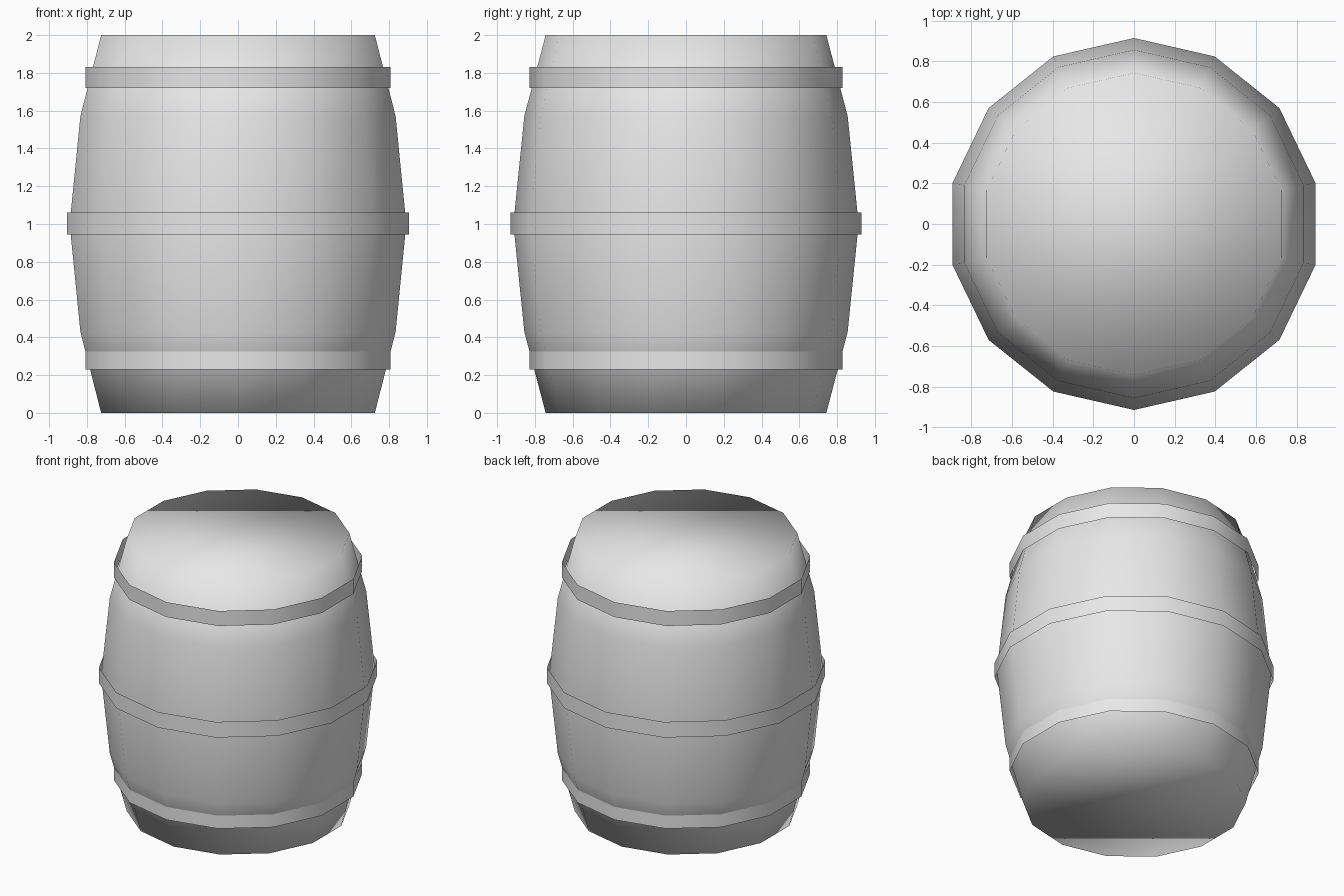
import bpy
import bmesh
from math import cos, sin, tau, pi

SIDES = 14

default_cube = bpy.data.objects.get("Cube")
if default_cube:
    bpy.data.objects.remove(default_cube, do_unlink=True)

grey = bpy.data.materials.new("plain_grey")
grey.use_nodes = True
grey.diffuse_color = (0.8, 0.8, 0.8, 1)
grey.node_tree.nodes["Principled BSDF"].inputs["Base Color"].default_value = grey.diffuse_color


def lathe(name, profile, capped):
    """Turn (radius, height) points around z, with one corner on the y axis."""
    bm = bmesh.new()
    rings = []
    for radius, z in profile:
        angles = [pi / 2 + tau * i / SIDES for i in range(SIDES)]
        rings.append([bm.verts.new((radius * cos(a), radius * sin(a), z)) for a in angles])
    for low, high in zip(rings, rings[1:]):
        for i in range(SIDES):
            j = (i + 1) % SIDES
            bm.faces.new((low[i], low[j], high[j], high[i]))
    if capped:
        bm.faces.new(rings[0][::-1])
        bm.faces.new(rings[-1])
    for face in bm.faces:
        face.smooth = True
    mesh = bpy.data.meshes.new(name)
    bm.to_mesh(mesh)
    bm.free()
    mesh.materials.append(grey)
    obj = bpy.data.objects.new(name, mesh)
    bpy.context.collection.objects.link(obj)
    return obj


# Bulging body, mirrored about its middle, smooth over the flat ends
half = [(0.743, 0), (0.856, 0.43)]
body = half + [(0.914, 1)] + [(r, 2 - z) for r, z in reversed(half)]
lathe("barrel_body", body, capped=True)

# Thin open hoops standing just off the body
for name, radius, bottom, top in (
    ("lower_hoop", 0.829, 0.23, 0.325),
    ("middle_hoop", 0.928, 0.945, 1.06),
    ("upper_hoop", 0.829, 1.72, 1.83),
):
    lathe(name, [(radius, bottom), (radius, top)], capped=False)
